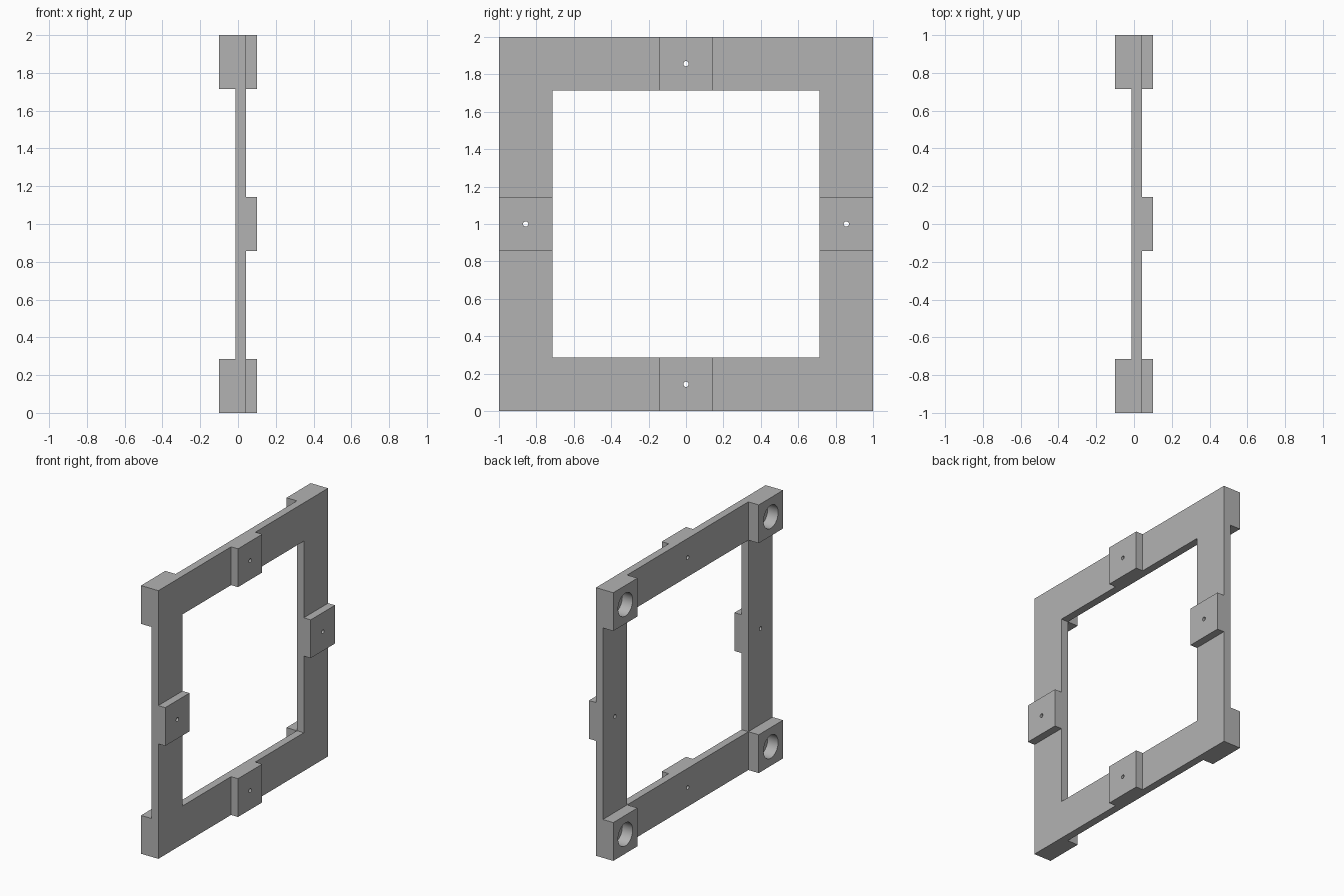
import bpy
from math import pi

if "Cube" in bpy.data.objects:
    bpy.data.objects.remove(bpy.data.objects["Cube"], do_unlink=True)

UNIT = 2 / 70                 # grid step: the frame is 70 steps wide
BLOCK = 10 * UNIT             # bar width, also block and pad size
BACK, FACE, FRONT = -0.5 * UNIT, 1.5 * UNIT, 3.5 * UNIT
REAR = -FRONT
MID = 1 - BLOCK / 2           # bar centre line, measured from the middle

grey = bpy.data.materials.new("plain grey")
grey.diffuse_color = (0.45, 0.45, 0.45, 1)
grey.use_nodes = True
grey.node_tree.nodes["Principled BSDF"].inputs["Base Color"].default_value = (0.45, 0.45, 0.45, 1)


def box(name, x0, x1, y, z, size):
    """Square slab between two x planes, centred on y and z."""
    bpy.ops.mesh.primitive_cube_add(size=1, location=((x0 + x1) / 2, y, z))
    ob = bpy.context.object
    ob.name = name
    ob.scale = (x1 - x0, size, size)
    bpy.ops.object.transform_apply(location=False, rotation=False, scale=True)
    ob.data.materials.append(grey)
    return ob


def rod(y, z, radius, sides):
    """Cutter along x for a round hole."""
    bpy.ops.mesh.primitive_cylinder_add(vertices=sides, radius=radius, depth=1,
                                        location=(0, y, z), rotation=(0, pi / 2, 0))
    ob = bpy.context.object
    ob.hide_render = True
    ob.data.materials.append(grey)
    return ob


def cut(target, cutter):
    """Subtract the cutter and discard it."""
    mod = target.modifiers.new("cut", 'BOOLEAN')
    mod.operation = 'DIFFERENCE'
    mod.solver = 'EXACT'
    mod.object = cutter
    bpy.context.view_layer.objects.active = target
    bpy.ops.object.modifier_apply(modifier=mod.name)
    bpy.data.objects.remove(cutter, do_unlink=True)


parts = []

# Square frame with its opening
frame = box("frame", BACK, FACE, 0, 1, 2)
cut(frame, box("opening_cutter", -1, 1, 0, 1, 2 - 2 * BLOCK))
parts.append(frame)

# Raised pads at the middle of each bar, with pin holes through pad and frame
for name, sy, sz in (("top", 0, 1), ("bottom", 0, -1), ("front", -1, 0), ("back", 1, 0)):
    y, z = sy * MID, 1 + sz * MID
    pad = box(name + "_pad", FACE, FRONT, y, z, BLOCK)
    for part in (pad, frame):
        cut(part, rod(y, z, UNIT / 2, 24))
    parts.append(pad)

# Corner blocks with round sockets that end at the frame
for yname, sy in (("front", -1), ("back", 1)):
    for zname, sz in (("lower", -1), ("upper", 1)):
        y, z = sy * MID, 1 + sz * MID
        block = box(f"{zname}_{yname}_corner_block", REAR, BACK, y, z, BLOCK)
        cut(block, rod(y, z, 3 * UNIT, 48))
        parts.append(block)

# Smooth hole walls, sharp box edges
for ob in parts:
    bpy.ops.object.select_all(action='DESELECT')
    ob.select_set(True)
    bpy.context.view_layer.objects.active = ob
    bpy.ops.object.shade_smooth_by_angle(angle=pi / 6)
